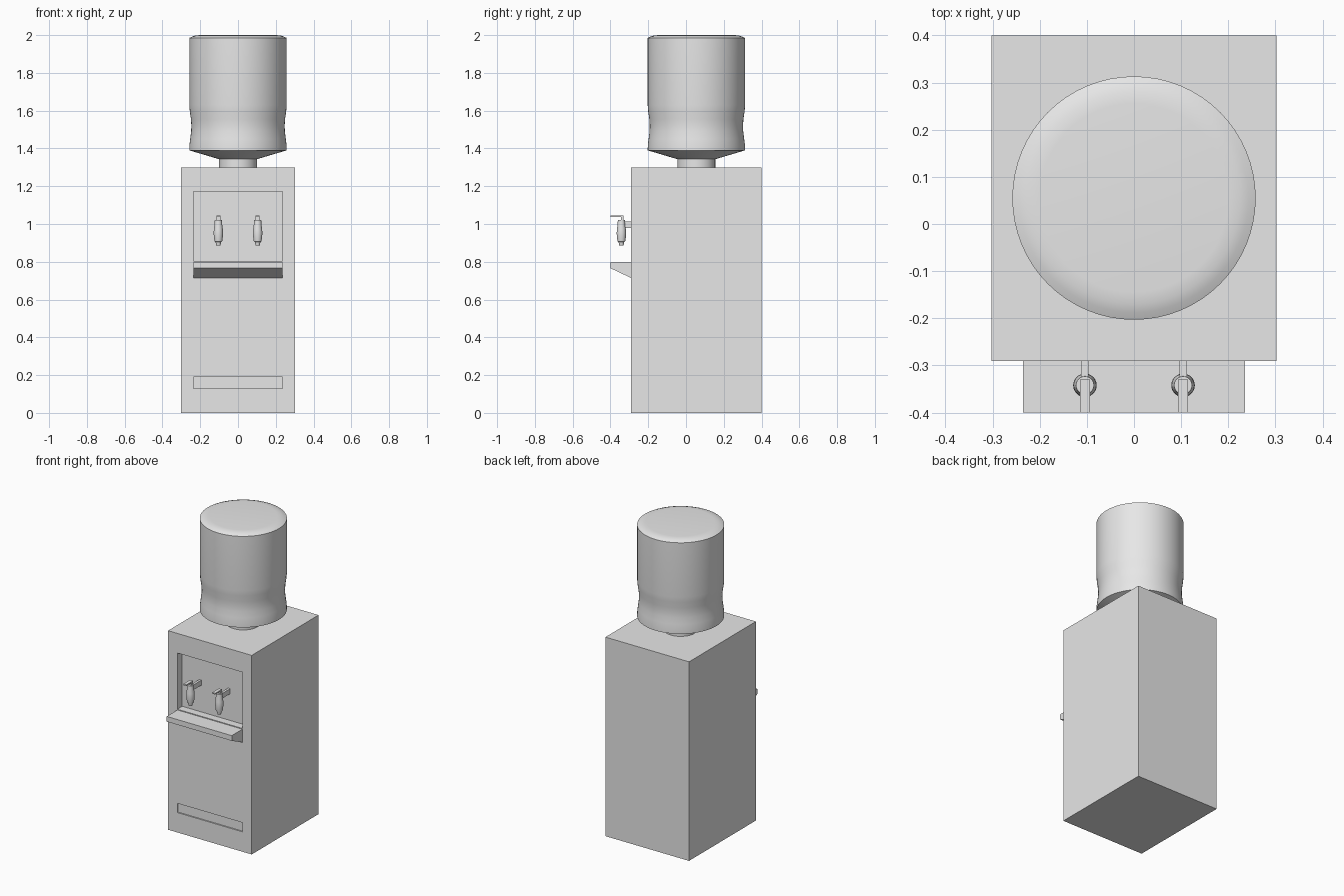
import bpy, bmesh, math

if "Cube" in bpy.data.objects:
    bpy.data.objects.remove(bpy.data.objects["Cube"])

grey = bpy.data.materials.new("light_grey")
grey.diffuse_color = (0.8, 0.8, 0.8, 1)
grey.use_nodes = True
grey.node_tree.nodes["Principled BSDF"].inputs["Base Color"].default_value = grey.diffuse_color


def finish(name, bm):
    """Turn a bmesh into a named object."""
    bmesh.ops.recalc_face_normals(bm, faces=bm.faces)
    mesh = bpy.data.meshes.new(name)
    bm.to_mesh(mesh)
    bm.free()
    mesh.materials.append(grey)
    ob = bpy.data.objects.new(name, mesh)
    bpy.context.collection.objects.link(ob)
    return ob


def box(name, x0, x1, y0, y1, z0, z1):
    bm = bmesh.new()
    bmesh.ops.create_cube(bm, size=1)
    for v in bm.verts:
        v.co = ((x0 + x1) / 2 + v.co.x * (x1 - x0),
                (y0 + y1) / 2 + v.co.y * (y1 - y0),
                (z0 + z1) / 2 + v.co.z * (z1 - z0))
    return finish(name, bm)


def activate(ob):
    bpy.ops.object.select_all(action='DESELECT')
    ob.select_set(True)
    bpy.context.view_layer.objects.active = ob


def lathe(name, profile, cx, cy, sides):
    """Revolve (radius, z) points about a vertical axis and cap both ends."""
    bm = bmesh.new()
    rings = []
    for r, z in profile:
        rings.append([bm.verts.new((cx + r * math.cos(2 * math.pi * i / sides),
                                    cy + r * math.sin(2 * math.pi * i / sides), z))
                      for i in range(sides)])
    for a, b in zip(rings, rings[1:]):
        for i in range(sides):
            j = (i + 1) % sides
            bm.faces.new((a[i], a[j], b[j], b[i]))
    bm.faces.new(rings[0])
    bm.faces.new(rings[-1])
    ob = finish(name, bm)
    activate(ob)
    bpy.ops.object.shade_smooth_by_angle(angle=math.radians(30))
    return ob


def cut(target, cutter):
    cutter.hide_render = True
    mod = target.modifiers.new("cut", 'BOOLEAN')
    mod.operation = 'DIFFERENCE'
    mod.solver = 'EXACT'
    mod.object = cutter
    activate(target)
    bpy.ops.object.modifier_apply(modifier=mod.name)
    bpy.data.objects.remove(cutter)


FRONT, BACK, W = -0.29, 0.40, 0.235

# Cabinet with the tap alcove and the shallow lower panel
cabinet = box("cabinet", -0.302, 0.302, FRONT, BACK, 0, 1.30)
cut(cabinet, box("alcove_cutter", -W, W, FRONT - 0.1, FRONT + 0.05, 0.805, 1.172))
cut(cabinet, box("panel_cutter", -W, W, FRONT - 0.1, FRONT + 0.008, 0.13, 0.19))

# Drip tray: side profile in y, z extruded across x
bm = bmesh.new()
profile = [(FRONT, 0.80), (-0.40, 0.80), (-0.40, 0.766), (FRONT, 0.714)]
left, right = [[bm.verts.new((x, y, z)) for y, z in profile] for x in (-W, W)]
bm.faces.new(left)
bm.faces.new(right)
for i in range(4):
    j = (i + 1) % 4
    bm.faces.new((left[i], left[j], right[j], right[i]))
finish("drip_tray", bm)

# Water bottle with neck, shoulder cone, waist and rounded top
bottle = [(0.10, 1.30), (0.10, 1.343), (0.258, 1.39), (0.257, 1.42), (0.253, 1.45),
          (0.248, 1.49), (0.247, 1.52), (0.249, 1.555), (0.255, 1.595), (0.258, 1.63),
          (0.258, 1.985), (0.243, 1.992), (0.225, 1.998), (0.20, 2.0)]
lathe("water_bottle", bottle, 0, 0.055, 64)

# Pair of taps: body, stem into the alcove, lever post and lever
tap = [(0.011, 0.885), (0.015, 0.905), (0.020, 0.907), (0.023, 0.925), (0.025, 0.95),
       (0.024, 0.97), (0.020, 1.00), (0.019, 1.02)]
TY = -0.342
for side, x in (("left", -0.104), ("right", 0.104)):
    lathe(side + "_tap_body", tap, x, TY, 24)
    box(side + "_tap_stem", x - 0.008, x + 0.008, TY, FRONT + 0.05, 0.98, 1.013)
    box(side + "_lever_post", x - 0.011, x + 0.011, TY - 0.003, TY + 0.012, 1.015, 1.038)
    box(side + "_lever", x - 0.011, x + 0.011, -0.40, TY + 0.012, 1.036, 1.044)
